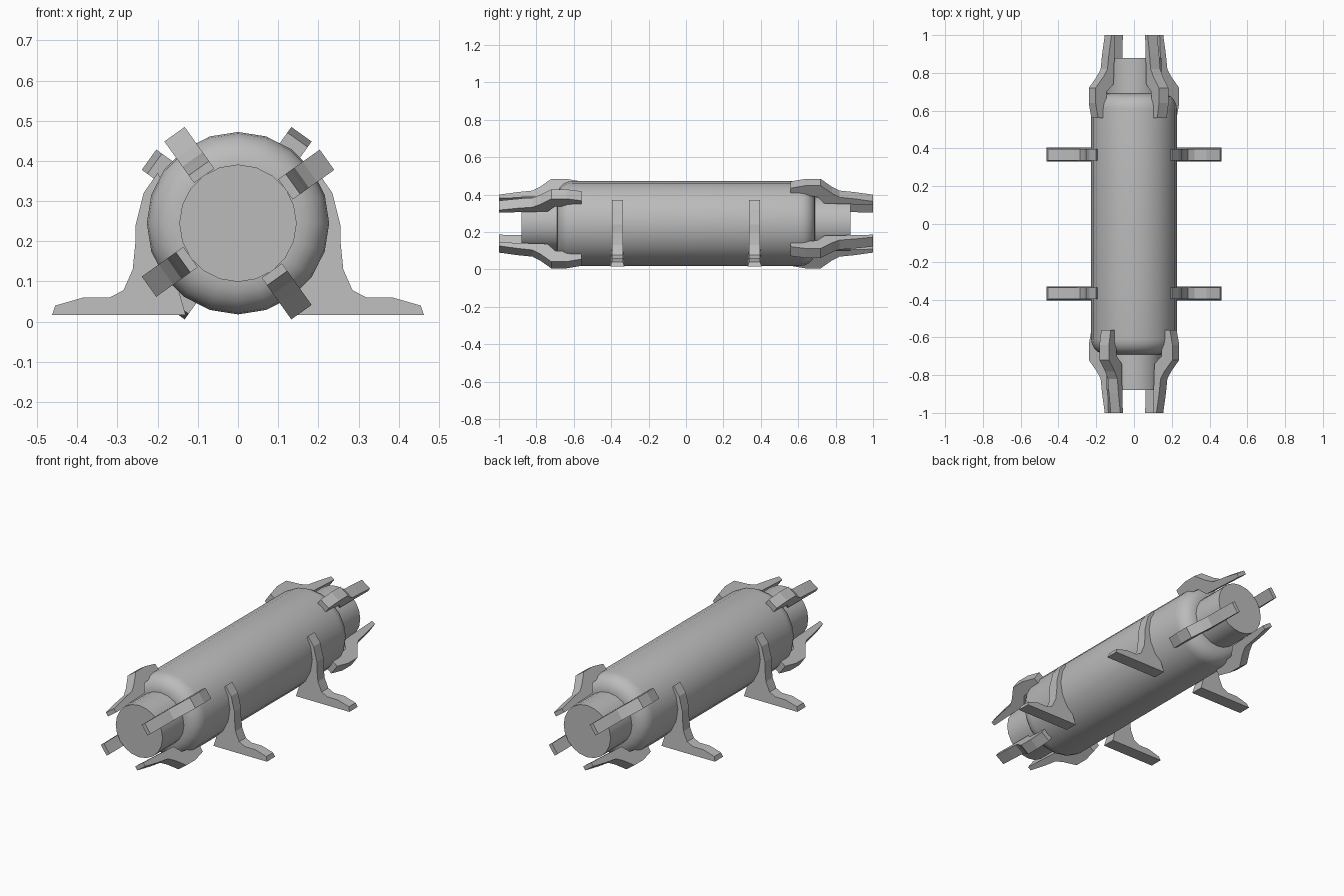
import bpy, math
from mathutils import Matrix, Vector

cube = bpy.data.objects.get("Cube")
if cube:
    bpy.data.objects.remove(cube)

AXIS_Z = 0.245

metal = bpy.data.materials.new("grey metal")
metal.use_nodes = True
metal.diffuse_color = (0.5, 0.5, 0.5, 1)
metal.node_tree.nodes["Principled BSDF"].inputs["Base Color"].default_value = (0.5, 0.5, 0.5, 1)


def make(name, verts, faces, smooth=0):
    mesh = bpy.data.meshes.new(name)
    mesh.from_pydata(verts, [], faces)
    mesh.materials.append(metal)
    obj = bpy.data.objects.new(name, mesh)
    bpy.context.collection.objects.link(obj)
    bpy.ops.object.select_all(action='DESELECT')
    obj.select_set(True)
    bpy.context.view_layer.objects.active = obj
    bpy.ops.object.mode_set(mode='EDIT')
    bpy.ops.mesh.select_all(action='SELECT')
    bpy.ops.mesh.normals_make_consistent(inside=False)
    bpy.ops.object.mode_set(mode='OBJECT')
    if smooth:
        bpy.ops.object.shade_smooth_by_angle(angle=math.radians(smooth))
    return obj


def lathe(name, profile, sides=20):
    """Revolve (y, radius) points around the tank axis and cap the ends."""
    verts, faces = [], []
    for y, r in profile:
        for i in range(sides):
            a = math.tau * i / sides
            verts.append((r * math.sin(a), y, AXIS_Z + r * math.cos(a)))
    for k in range(len(profile) - 1):
        for i in range(sides):
            j = (i + 1) % sides
            faces.append((k * sides + i, k * sides + j, (k + 1) * sides + j, (k + 1) * sides + i))
    faces.append(tuple(range(sides)))
    faces.append(tuple(range(len(verts) - sides, len(verts))))
    return make(name, verts, faces, smooth=40)


def slab(name, outline, half, place, smooth=0):
    """Extrude a 2D outline by +-half; place maps (u, v, w) to a position."""
    n = len(outline)
    verts = [place(u, v, w) for w in (-half, half) for u, v in outline]
    faces = [tuple(range(n)), tuple(range(n, 2 * n))]
    faces += [(i, (i + 1) % n, n + (i + 1) % n, n + i) for i in range(n)]
    return make(name, verts, faces, smooth)


# Tank body with rounded shoulders, and the shaft through it
shoulder = [(0.61 + 0.08 * math.sin(a), 0.147 + 0.08 * math.cos(a))
            for a in (math.pi / 2 * k / 5 for k in range(6))]
lathe("tank_body", [(-y, r) for y, r in reversed(shoulder)] + shoulder)
lathe("end_shaft", [(-0.88, 0.146), (0.88, 0.146)])

# Four clamp arms on each end, the back set turned half round
arm = [(-1, 0.145), (-1, 0.168), (-0.9, 0.185), (-0.82, 0.195), (-0.78, 0.22),
       (-0.72, 0.272), (-0.64, 0.272), (-0.56, 0.255),
       (-0.56, 0.21), (-0.7, 0.2), (-0.74, 0.155)]
for end, side in (("front", 1), ("back", -1)):
    for k in range(4):
        a = math.radians(35.5 + 90 * k)
        out = Vector((math.cos(a), 0, math.sin(a)))
        across = Vector((-math.sin(a), 0, math.cos(a)))

        def place(y, r, w):
            p = out * r + across * w
            return (side * p.x, side * y, AXIS_Z + p.z)
        slab(f"{end}_clamp_arm_{k + 1}", arm, 0.031, place)

# Four feet that hug the body and sweep out to the ground
foot = [(0.13, 0.016), (0.463, 0.016), (0.455, 0.04), (0.385, 0.06), (0.32, 0.06),
        (0.285, 0.078), (0.262, 0.13), (0.255, 0.2), (0.255, 0.24), (0.235, 0.32),
        (0.2, 0.37), (0.16, 0.3), (0.16, 0.12)]
for end, y in (("front", -0.367), ("back", 0.367)):
    for hand, side in (("left", 1), ("right", -1)):
        slab(f"{end}_{hand}_foot", foot, 0.037,
             lambda u, v, w: (side * u, y + w * (0.8 if v > 0.03 else 1), v))
